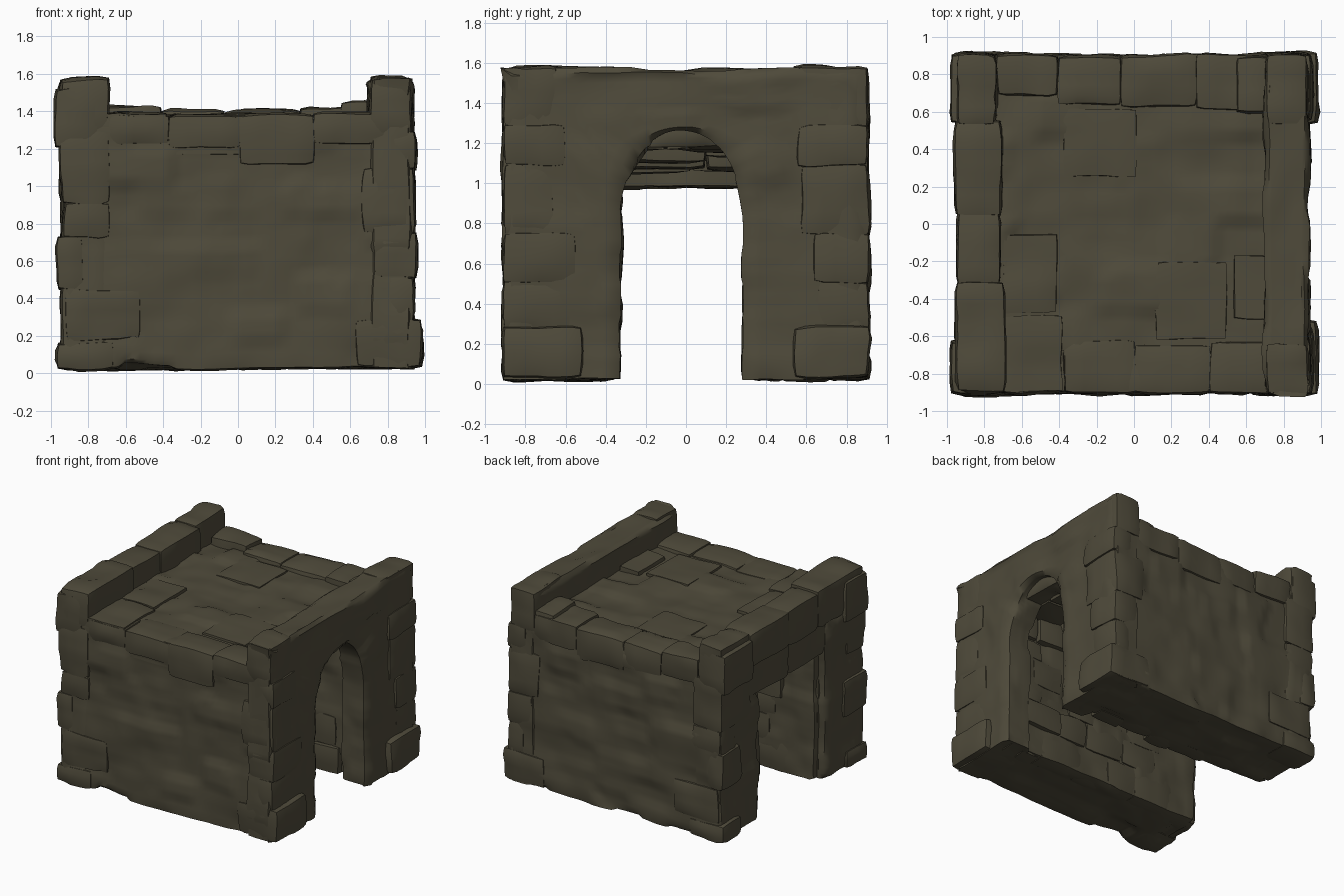
import bpy, bmesh, math, random
from mathutils import Vector, noise

if "Cube" in bpy.data.objects:
    bpy.data.objects.remove(bpy.data.objects["Cube"])

random.seed(4)
stone_mat = bpy.data.materials.new("dark olive stone")
stone_mat.diffuse_color = (0.078, 0.069, 0.043, 1)
stone_mat.use_nodes = True
stone_mat.node_tree.nodes["Principled BSDF"].inputs["Base Color"].default_value = stone_mat.diffuse_color


def block_value(a, b):
    return (math.sin(a * 12.9898 + b * 78.233 + 3.1) * 43758.5453) % 1.0


def masonry(p, n):
    """Height of the hewn stone surface: random courses plus soft lumps."""
    if abs(n.z) > 0.7:
        r, c = p.y / 0.24, p.x
    else:
        r, c = p.z / 0.17, p.x + p.y
    row = math.floor(r)
    col = math.floor(c / 0.27 + block_value(row, 7) * 3)
    return (block_value(row, col) - 0.5) * 0.026 + noise.noise(p * 5) * 0.012


def lattice(bm, f, nu, nv, nw):
    """Add the surface of a unit cube lattice, mapped through f(u, v, w)."""
    verts = {}

    def vert(i, j, k):
        if (i, j, k) not in verts:
            verts[i, j, k] = bm.verts.new(f(i / nu, j / nv, k / nw))
        return verts[i, j, k]

    size = (nu, nv, nw)
    new = []
    for axis in range(3):
        a, b = (axis + 1) % 3, (axis + 2) % 3
        for side in (0, size[axis]):
            for i in range(size[a]):
                for j in range(size[b]):
                    q = []
                    for di, dj in ((0, 0), (1, 0), (1, 1), (0, 1)):
                        c = [0, 0, 0]
                        c[axis], c[a], c[b] = side, i + di, j + dj
                        q.append(vert(*c))
                    new.append(bm.faces.new(q))
    bmesh.ops.recalc_face_normals(bm, faces=new)
    return list(verts.values())


def finish(name, bm, amount=1.0):
    bm.normal_update()
    moves = [(v, v.normal * masonry(v.co, v.normal) * amount) for v in bm.verts]
    for v, d in moves:
        v.co += d
        v.co.z = max(v.co.z, 0.0)
    me = bpy.data.meshes.new(name)
    bm.to_mesh(me)
    bm.free()
    me.materials.append(stone_mat)
    ob = bpy.data.objects.new(name, me)
    bpy.context.collection.objects.link(ob)
    bpy.ops.object.select_all(action='DESELECT')
    ob.select_set(True)
    bpy.context.view_layer.objects.active = ob
    bpy.ops.object.shade_smooth_by_angle(angle=math.radians(45))
    return ob


def add_stone(bm, x0, x1, y0, y1, z0, z1, r=0.035, cell=0.06):
    """Rounded, slightly warped stone block."""
    lo, hi = Vector((x0, y0, z0)), Vector((x1, y1, z1))
    size = hi - lo
    r = min(r, min(size) * 0.45)

    def f(u, v, w):
        p = lo + Vector((u * size.x, v * size.y, w * size.z))
        q = Vector([min(max(p[i], lo[i] + r), hi[i] - r) for i in range(3)])
        d = p - q
        p = q + d.normalized() * r
        return p + noise.noise_vector(p * 3.5) * 0.012

    lattice(bm, f, *[max(2, round(s / cell)) for s in size])


def stones(name, boxes, amount=0.6, **kw):
    bm = bmesh.new()
    for b in boxes:
        add_stone(bm, *b, **kw)
    return finish(name, bm, amount)


# side walls and roof deck
stones("front_wall", [(-0.88, 0.86, -0.895, -0.36, 0.03, 1.34)], 1.0, cell=0.04, r=0.02)
stones("back_wall", [(-0.88, 0.86, 0.34, 0.895, 0.03, 1.34)], 1.0, cell=0.04, r=0.02)
stones("roof_deck", [(-0.88, 0.86, -0.89, 0.89, 1.17, 1.37)], 1.2, cell=0.04, r=0.02)

# right end wall with pointed-round arch
ARCH = (-0.33, 0.285, 0.80, 1.26)


def arch_map(u, v, w):
    y0, y1, spring, top = ARCH
    mid, rad = (y0 + y1) / 2, (y1 - y0) / 2
    s = u * 4          # 0-1 left leg, 1-3 arch, 3-4 right leg
    if s <= 1:
        inner, outer = (y0, 0.03 + s * (spring - 0.03)), (-0.91, 0.03 + s * (spring - 0.03))
    elif s >= 3:
        t = 4 - s
        inner, outer = (y1, 0.03 + t * (spring - 0.03)), (0.9, 0.03 + t * (spring - 0.03))
    else:
        a = math.pi * (3 - s) / 2
        inner = (mid + rad * math.cos(a), spring + (top - spring) * math.sin(a))
        if s < 1.5:
            outer = (-0.91, spring + (s - 1) * 2 * (1.565 - spring))
        elif s > 2.5:
            outer = (0.9, spring + (3 - s) * 2 * (1.55 - spring))
        else:
            outer = (-0.91 + (s - 1.5) * 1.81, 1.57)
    y = inner[0] + (outer[0] - inner[0]) * v
    z = inner[1] + (outer[1] - inner[1]) * v
    x = 0.70 + 0.235 * w
    if w in (0, 1) and v in (0, 1):    # worn edges
        x += 0.025 if w == 0 else -0.025
    return Vector((x, y, z)) + noise.noise_vector(Vector((x, y, z)) * 3) * 0.012


bm = bmesh.new()
lattice(bm, arch_map, 80, 14, 6)
finish("arched_end_wall", bm, 0.8)

# left end wall: two piers, lintel courses and parapet stones
stones("left_piers", [(-0.94, -0.69, s * 0.655 - 0.245, s * 0.655 + 0.245, 0.03, 1.3)
                      for s in (-1, 1)], 1.0, cell=0.045)
stones("left_lintel", [(-0.93, -0.68, -0.66, 0.06, 1.04, 1.33),
                       (-0.945, -0.68, 0.03, 0.68, 1.03, 1.33),
                       (-0.74, -0.45, -0.42, 0.42, 0.98, 1.22)])
stones("left_parapet", [(-0.95, -0.73, 0.52, 0.91, 1.26, 1.575),
                        (-0.96, -0.70, 0.04, 0.56, 1.28, 1.56),
                        (-0.95, -0.71, -0.34, 0.07, 1.27, 1.555),
                        (-0.955, -0.69, -0.905, -0.31, 1.27, 1.575)])

# corner stones, mirrored front to back
LEFT = [(-0.97, -0.66, 0.02, 0.17), (-0.925, -0.52, 0.17, 0.45), (-0.97, -0.82, 0.44, 0.74),
        (-0.94, -0.68, 0.72, 0.92), (-0.955, -0.68, 0.9, 1.3), (-0.985, -0.74, 1.2, 1.53)]
RIGHT = [(0.62, 0.985, 0.03, 0.29), (0.80, 0.945, 0.27, 0.52), (0.72, 0.955, 0.5, 0.76),
         (0.66, 0.945, 0.74, 1.1), (0.78, 0.955, 1.08, 1.3), (0.70, 0.935, 1.27, 1.585)]
for side, s in (("front", -1), ("back", 1)):
    boxes = []
    for x0, x1, z0, z1 in LEFT + RIGHT:
        depth = random.uniform(0.22, 0.42)
        ya, yb = sorted((s * 0.915, s * (0.915 - depth)))
        boxes.append((x0, x1, ya, yb, z0, z1))
    stones(side + "_corner_stones", boxes, 0.5)

# eaves course along front and back
stones("front_eaves", [(-0.69, -0.36, -0.91, -0.66, 1.22, 1.385),
                       (-0.38, 0.02, -0.91, -0.62, 1.20, 1.38),
                       (0.0, 0.42, -0.91, -0.64, 1.11, 1.385),
                       (0.40, 0.81, -0.91, -0.62, 1.22, 1.395)], 0.5)
stones("back_eaves", [(-0.74, -0.40, 0.68, 0.91, 1.22, 1.435),
                      (-0.42, -0.06, 0.63, 0.905, 1.2, 1.41),
                      (-0.08, 0.34, 0.62, 0.91, 1.16, 1.405),
                      (0.32, 0.72, 0.61, 0.91, 1.22, 1.42),
                      (0.54, 0.74, 0.6, 0.9, 1.25, 1.45)], 0.5)

# low slabs on the roof
stones("roof_slabs", [(-0.7, -0.41, -0.48, -0.05, 1.28, 1.39), (0.53, 0.72, -0.51, -0.16, 1.28, 1.395),
                      (-0.7, -0.38, -0.9, -0.49, 1.28, 1.39), (-0.38, 0.02, 0.25, 0.62, 1.28, 1.385),
                      (0.12, 0.5, -0.62, -0.2, 1.28, 1.385)], 0.5, r=0.015)

# rough stones lining the passage walls
lining = []
for s, face in ((-1, 0.345), (1, 0.32)):
    z = 0.02
    while z < 1.1:
        h = random.uniform(0.15, 0.24)
        x = -0.9
        while x < 0.7:
            w = random.uniform(0.22, 0.42)
            inner = face + random.uniform(-0.03, 0.035) + (0.04 if x < -0.7 else 0)
            ya, yb = sorted((s * inner, s * (inner + 0.15)))
            lining.append((x, min(x + w + 0.01, 0.74), ya, yb, z, min(z + h + 0.01, 1.18)))
            x += w
        z += h
stones("passage_lining", [b for b in lining if b[1] - b[0] > 0.08 and b[5] - b[4] > 0.06], 0.5, cell=0.08)

# stepped ceiling stones over the passage
ceiling = []
for i in range(4):
    x = -0.48 + i * 0.3
    split = random.uniform(-0.12, 0.12)
    base = 1.03 + i * 0.035
    ceiling += [(x, x + 0.31, -0.4, split, base + random.uniform(0, 0.03), 1.25),
                (x, x + 0.31, split - 0.01, 0.4, base + random.uniform(0, 0.03), 1.25)]
stones("passage_ceiling", ceiling, 0.5, cell=0.08)
